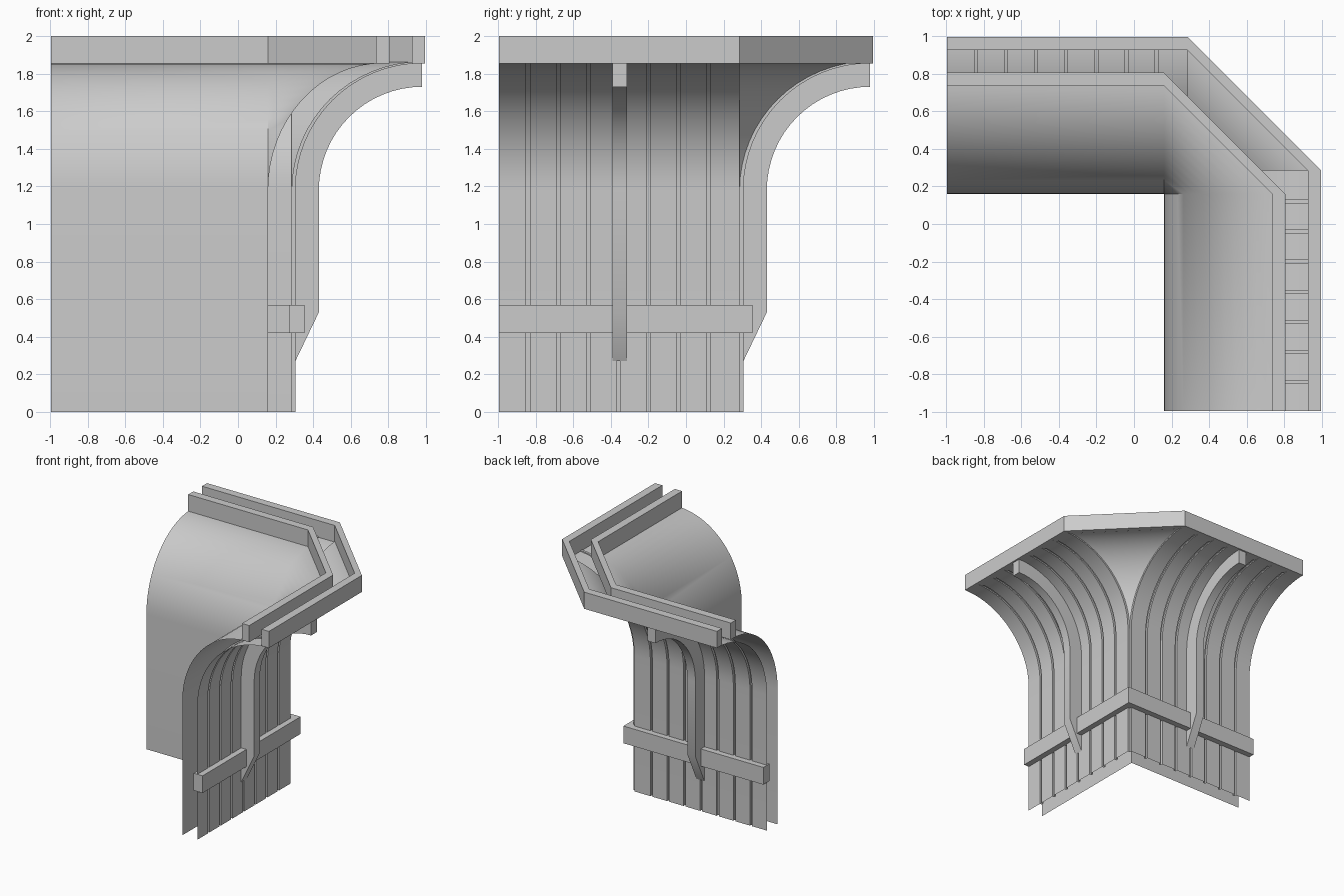
import bpy, bmesh, math

cube = bpy.data.objects.get("Cube")
if cube:
    bpy.data.objects.remove(cube, do_unlink=True)

grey = bpy.data.materials.new("plain_grey")
grey.use_nodes = True
grey.diffuse_color = (0.6, 0.6, 0.6, 1)
grey.node_tree.nodes["Principled BSDF"].inputs["Base Color"].default_value = (0.6, 0.6, 0.6, 1)

START = -0.995      # free end of both wings
TOP = 1.855         # underside of the rails
SPRING = 1.18       # height where the walls start to curve
STEPS = 16


def finish(name, bm, angle=None, solid=True):
    bmesh.ops.remove_doubles(bm, verts=bm.verts, dist=0.0004)
    if solid:
        bmesh.ops.recalc_face_normals(bm, faces=bm.faces)
    mesh = bpy.data.meshes.new(name)
    bm.to_mesh(mesh)
    bm.free()
    mesh.materials.append(grey)
    ob = bpy.data.objects.new(name, mesh)
    bpy.context.collection.objects.link(ob)
    if angle:
        bpy.ops.object.select_all(action='DESELECT')
        ob.select_set(True)
        bpy.context.view_layer.objects.active = ob
        bpy.ops.object.shade_smooth_by_angle(angle=math.radians(angle))
    return ob


def sheet(name, rows, angle, flip=False):
    """Skin a grid of points, row by row."""
    bm = bmesh.new()
    grid = [[bm.verts.new(p) for p in row] for row in rows]
    for a, b in zip(grid, grid[1:]):
        for i in range(len(a) - 1):
            quad = (a[i], a[i + 1], b[i + 1], b[i])
            bm.faces.new(quad[::-1] if flip else quad)
    return finish(name, bm, angle, solid=False)


def prism(name, outline, offset, angle=None):
    """Extrude a closed planar outline by an offset vector."""
    bm = bmesh.new()
    face = bm.faces.new([bm.verts.new(p) for p in outline])
    new = bmesh.ops.extrude_face_region(bm, geom=[face])["geom"]
    bmesh.ops.translate(bm, vec=offset, verts=[v for v in new if isinstance(v, bmesh.types.BMVert)])
    return finish(name, bm, angle)


def arc(centre, rx, rz):
    """Quarter curve from vertical to horizontal, flaring outwards."""
    angles = [math.pi / 2 * i / STEPS for i in range(STEPS + 1)]
    return [(centre - rx * math.cos(t), SPRING + rz * math.sin(t)) for t in angles]


def mirrored(points):
    """Continue a row of points around the corner onto the second wing."""
    return points + [(y, x, z) for x, y, z in reversed(points)]


# Smooth inner wall with a fanned corner
INNER = 0.16
inner_profile = [(INNER, 0)] + arc(0.77, 0.77 - INNER, TOP - SPRING)
sheet("inner_wall", [mirrored([(START, p, z), (INNER, p, z)]) for p, z in inner_profile], 40)

# Planked outer wall: planks stand proud of narrow grooves
FLARE, RADIUS, DEPTH, SEAM = 0.98, 0.675, 0.02, 0.285
face_profile = [(FLARE - RADIUS, 0)] + arc(FLARE, RADIUS, RADIUS)
deep_profile = [(SEAM, 0)] + arc(FLARE, FLARE - SEAM, RADIUS + 0.01)
section = [(START, False)]
for k in range(7):
    u = -0.84 + 0.16 * k
    section += [(u - 0.01, False), (u - 0.01, True), (u + 0.01, True), (u + 0.01, False)]
section += [(SEAM, False), (SEAM, True)]
rows = []
for face, deep in zip(face_profile, deep_profile):
    rows.append(mirrored([(u, *(deep if sunk else face)) for u, sunk in section]))
sheet("outer_plank_wall", rows, 30, flip=True)


# Top rails that follow the cut corner
def rail(name, near, far, corner):
    outer = mirrored([(START, far, TOP), (corner, far, TOP)])
    inner = mirrored([(START, near, TOP), (corner, near, TOP)])
    prism(name, outer + inner[::-1], (0, 0, 2 - TOP))


rail("inner_top_rail", 0.735, 0.805, 0.16)
rail("outer_top_rail", 0.925, 0.995, 0.285)

# Horizontal band around the outer wall
band = [(START, 0.355, 0.42), (0.355, 0.355, 0.42), (0.355, START, 0.42),
        (0.27, START, 0.42), (0.27, 0.27, 0.42), (START, 0.27, 0.42)]
prism("lower_band", band, (0, 0, 0.15))

# Curved brackets, one on each wing
under = [(0.305, 0.27), (0.43, 0.53)] + arc(FLARE, 0.55, 0.55)
over = [(FLARE - RADIUS, 0.27)] + arc(FLARE, RADIUS, RADIUS)
bracket = under + over[:0:-1]
prism("left_bracket", [(p, -0.392, z) for p, z in bracket], (0, 0.078, 0), 30)
prism("back_bracket", [(-0.392, p, z) for p, z in bracket], (0.078, 0, 0), 30)
